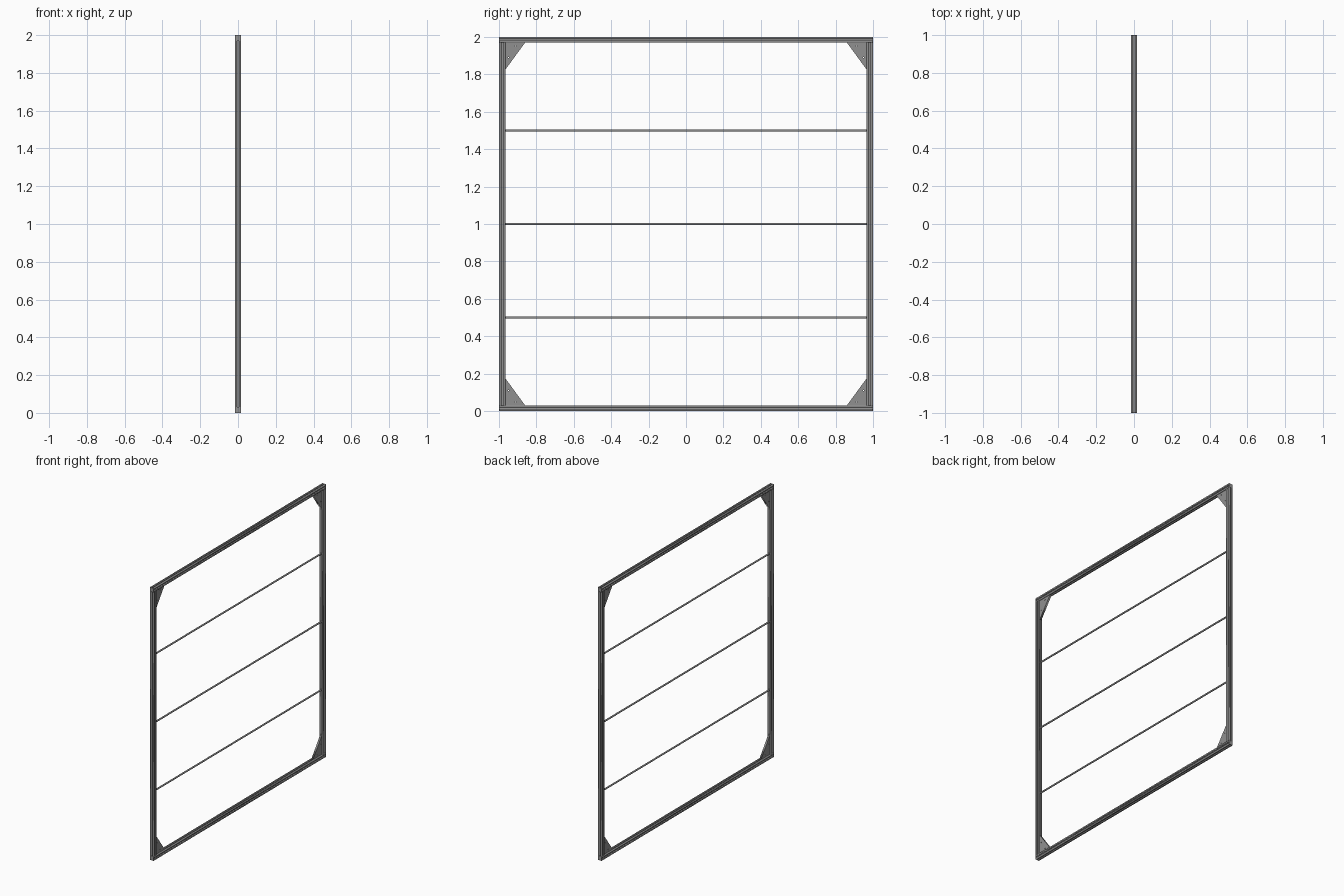
import bpy
import math
from mathutils import Matrix, Vector

if "Cube" in bpy.data.objects:
    bpy.data.objects.remove(bpy.data.objects["Cube"])

H = 0.015          # half width of the slotted bars
BAR = 2 * H
POST = 0.034       # post width along y
CAP = 0.002        # rail end cap thickness

# dark grey metal
metal = bpy.data.materials.new("dark_metal")
metal.diffuse_color = (0.28, 0.28, 0.28, 1)
metal.use_nodes = True
metal.node_tree.nodes["Principled BSDF"].inputs["Base Color"].default_value = metal.diffuse_color


def prism(name, loops, length, axes, loc):
    """Fill closed 2D loops (inner ones become holes) and extrude both ways."""
    cu = bpy.data.curves.new(name, 'CURVE')
    cu.dimensions = '2D'
    cu.fill_mode = 'BOTH'
    cu.extrude = length / 2
    for loop in loops:
        sp = cu.splines.new('POLY')
        sp.points.add(len(loop) - 1)
        for p, (u, v) in zip(sp.points, loop):
            p.co = (u, v, 0, 1)
        sp.use_cyclic_u = True
    ob = bpy.data.objects.new(name, cu)
    bpy.context.collection.objects.link(ob)
    ob.matrix_world = Matrix.Translation(loc) @ Matrix(axes).transposed().to_4x4()
    bpy.ops.object.select_all(action='DESELECT')
    ob.select_set(True)
    bpy.context.view_layer.objects.active = ob
    bpy.ops.object.convert(target='MESH')
    ob = bpy.context.object
    ob.data.materials.append(metal)
    return ob


def circle(u, v, r, n=12):
    return [(u + r * math.cos(math.tau * i / n), v + r * math.sin(math.tau * i / n))
            for i in range(n)]


# local axes expressed in world directions
X, Y, Z = Vector((1, 0, 0)), Vector((0, 1, 0)), Vector((0, 0, 1))
ALONG_Z, ALONG_Y, ALONG_X = (X, Y, Z), (Z, X, Y), (Y, Z, X)

# slotted bar section: one quarter turned four times
quarter = [(0.0058, -0.003), (0.0058, 0.003), (0.0105, 0.008), (0.0127, 0.008),
           (0.0127, 0.0042), (H, 0.0042), (H, H), (0.0042, H),
           (0.0042, 0.0127), (0.008, 0.0127), (0.008, 0.0105)]
section = []
for k in range(4):
    for u, v in quarter:
        for _ in range(k):
            u, v = -v, u
        section.append((u, v))
bore = circle(0, 0, 0.0028)
post_section = [(u, v * POST / BAR) for u, v in section]
square = [(-H, -H), (H, -H), (H, H), (-H, H)]

# full-width rails with closed ends
for label, z in (("bottom", H), ("top", 2 - H)):
    prism(label + "_rail", [section, bore], 2 - 2 * CAP, ALONG_Y, (0, 0, z))
    for end, s in (("left", -1), ("right", 1)):
        prism(f"{label}_{end}_end_cap", [square], CAP, ALONG_Y, (0, s * (1 - CAP / 2), z))

# posts between the rails
for label, s in (("left", -1), ("right", 1)):
    prism(label + "_post", [post_section, bore], 2 - 2 * BAR, ALONG_Z,
          (0, s * (1 - POST / 2), 1))

# drilled triangular corner gussets
for ylabel, sy in (("left", -1), ("right", 1)):
    for zlabel, sz in (("bottom", 1), ("top", -1)):
        tri = [(0, 0), (-sy * 0.106, 0), (0, sz * 0.145)]
        holes = [circle(-sy * a, sz * b, 0.003) for a, b in ((0.055, 0.018), (0.018, 0.08))]
        prism(f"{zlabel}_{ylabel}_gusset", [tri] + holes, 0.014, ALONG_X,
              (0, sy * (1 - POST), BAR if sz > 0 else 2 - BAR))

# three thin cross rods
for i, z in enumerate((0.5, 1.0, 1.5)):
    bpy.ops.mesh.primitive_cylinder_add(vertices=16, radius=0.006, depth=2 - 2 * POST,
                                        location=(0, 0, z), rotation=(math.pi / 2, 0, 0))
    rod = bpy.context.object
    rod.name = f"cross_rod_{i + 1}"
    rod.data.materials.append(metal)
    bpy.ops.object.shade_smooth_by_angle()
